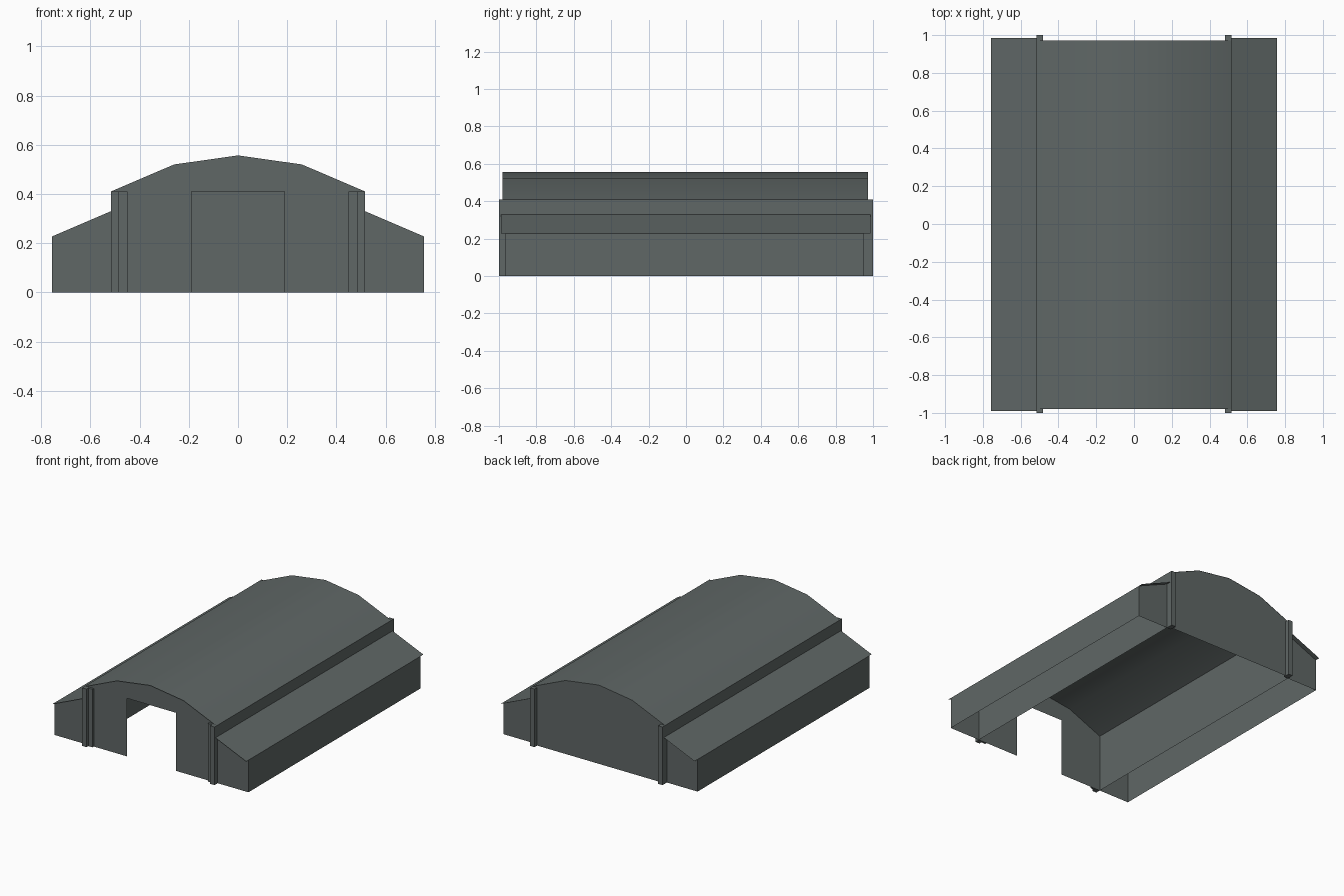
import bpy, bmesh, math

if "Cube" in bpy.data.objects:
    bpy.data.objects.remove(bpy.data.objects["Cube"])

metal = bpy.data.materials.new("grey_green_metal")
metal.diffuse_color = (0.115, 0.135, 0.132, 1)
metal.use_nodes = True
metal.node_tree.nodes["Principled BSDF"].inputs["Base Color"].default_value = metal.diffuse_color

# Half-widths and heights shared by the parts
WALL_X, WING_X = 0.517, 0.757
EAVE, WING_TOP, WING_LOW = 0.41, 0.33, 0.227
FRONT, BACK = -0.965, 0.952
ARCH = [(-WALL_X, EAVE), (-0.26, 0.52), (0, 0.557), (0.26, 0.52), (WALL_X, EAVE)]


def finish(name, bm, smooth=False):
    mesh = bpy.data.meshes.new(name)
    bm.to_mesh(mesh)
    bm.free()
    mesh.materials.append(metal)
    ob = bpy.data.objects.new(name, mesh)
    bpy.context.collection.objects.link(ob)
    if smooth:
        bpy.ops.object.select_all(action='DESELECT')
        ob.select_set(True)
        bpy.context.view_layer.objects.active = ob
        bpy.ops.object.shade_smooth_by_angle(angle=math.radians(30))
    return ob


def panel(name, outline, y):
    """Flat upright sheet from an x-z outline."""
    bm = bmesh.new()
    face = bm.faces.new([bm.verts.new((x, y, z)) for x, z in outline])
    face.normal_update()
    if face.normal.y * y < 0:
        face.normal_flip()
    return finish(name, bm)


def sheet(name, profile, y0, y1, smooth=False):
    """Open x-z profile swept along the length of the building."""
    bm = bmesh.new()
    rows = [[bm.verts.new((x, y, z)) for x, z in profile] for y in (y0, y1)]
    for i in range(len(profile) - 1):
        bm.faces.new((rows[0][i], rows[0][i + 1], rows[1][i + 1], rows[1][i]))
    return finish(name, bm, smooth)


def box(name, x0, x1, y0, y1, z1):
    bm = bmesh.new()
    bmesh.ops.create_cube(bm, size=1)
    for v in bm.verts:
        v.co = (x1 if v.co.x > 0 else x0, y1 if v.co.y > 0 else y0,
                z1 if v.co.z > 0 else 0)
    return finish(name, bm)


# Main arched roof
sheet("arched_roof", ARCH, -0.98, 0.972, smooth=True)

# End walls, the front one with a doorway
panel("back_wall", [(-WALL_X, 0)] + ARCH + [(WALL_X, 0)], 0.97)
panel("front_wall", [(-WALL_X, 0)] + ARCH +
      [(WALL_X, 0), (0.19, 0), (0.19, EAVE), (-0.19, EAVE), (-0.19, 0)], FRONT)

for side, s in (("left", -1), ("right", 1)):
    order = 1 if s > 0 else -1
    # Hall side wall
    sheet(side + "_hall_wall", [(s * WALL_X, EAVE), (s * WALL_X, 0)][::order], FRONT, BACK)
    # Lean-to wing: overhanging roof, outer wall and end walls
    sheet(side + "_wing_roof",
          [(s * WALL_X, WING_TOP), (s * WING_X, WING_LOW)][::order], -0.99, 0.986)
    sheet(side + "_wing_wall", [(s * WING_X, WING_LOW), (s * WING_X, 0)][::order], FRONT, BACK)
    end = [(s * WALL_X, 0), (s * WING_X, 0), (s * WING_X, WING_LOW), (s * WALL_X, WING_TOP)]
    panel(side + "_wing_front", end, FRONT)
    panel(side + "_wing_back", end, BACK)
    # Corner posts and the shallow strip beside each front post
    xa, xb = sorted((s * 0.483, s * WALL_X))
    box(side + "_front_post", xa, xb, -1.0, FRONT, EAVE)
    box(side + "_back_post", xa, xb, BACK, 1.0, EAVE)
    xa, xb = sorted((s * 0.45, s * 0.483))
    box(side + "_front_strip", xa, xb, -0.98, FRONT, EAVE)
